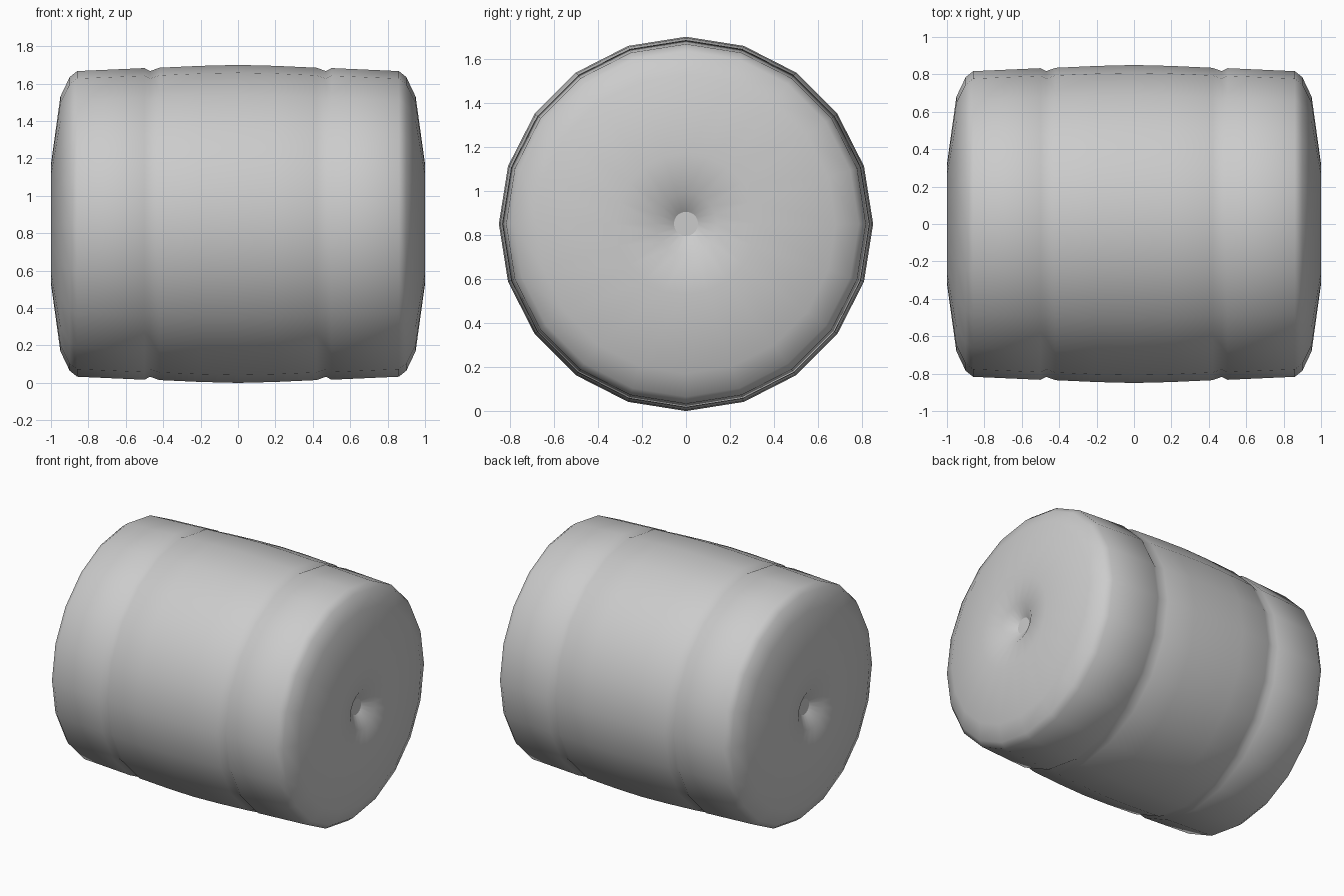
import bpy, bmesh, math

if "Cube" in bpy.data.objects:
    bpy.data.objects.remove(bpy.data.objects["Cube"])

SIDES = 20
AXIS_Z = 0.85

# Half profile (x, radius), from the dimple floor out to the bulged middle
half = [(0.92, 0.055), (0.975, 0.14), (1.0, 0.32), (0.95, 0.68), (0.90, 0.785),
        (0.86, 0.817), (0.50, 0.833), (0.47, 0.817), (0.42, 0.835), (0.20, 0.845)]
profile = half + [(0.0, 0.85)] + [(-x, r) for x, r in reversed(half)]

# Barrel body: rings lathed around the x axis
bm = bmesh.new()
rings = []
for x, r in profile:
    rings.append([bm.verts.new((x, r * math.sin(2 * math.pi * i / SIDES),
                                AXIS_Z + r * math.cos(2 * math.pi * i / SIDES)))
                  for i in range(SIDES)])
for a, b in zip(rings, rings[1:]):
    for i in range(SIDES):
        j = (i + 1) % SIDES
        bm.faces.new((a[i], a[j], b[j], b[i])).smooth = True

# Small flat discs at the bottom of both end dimples
for ring in (rings[0], rings[-1]):
    bm.faces.new(ring).smooth = False
bmesh.ops.recalc_face_normals(bm, faces=bm.faces)

mesh = bpy.data.meshes.new("barrel")
bm.to_mesh(mesh)
bm.free()
barrel = bpy.data.objects.new("barrel", mesh)
bpy.context.collection.objects.link(barrel)
